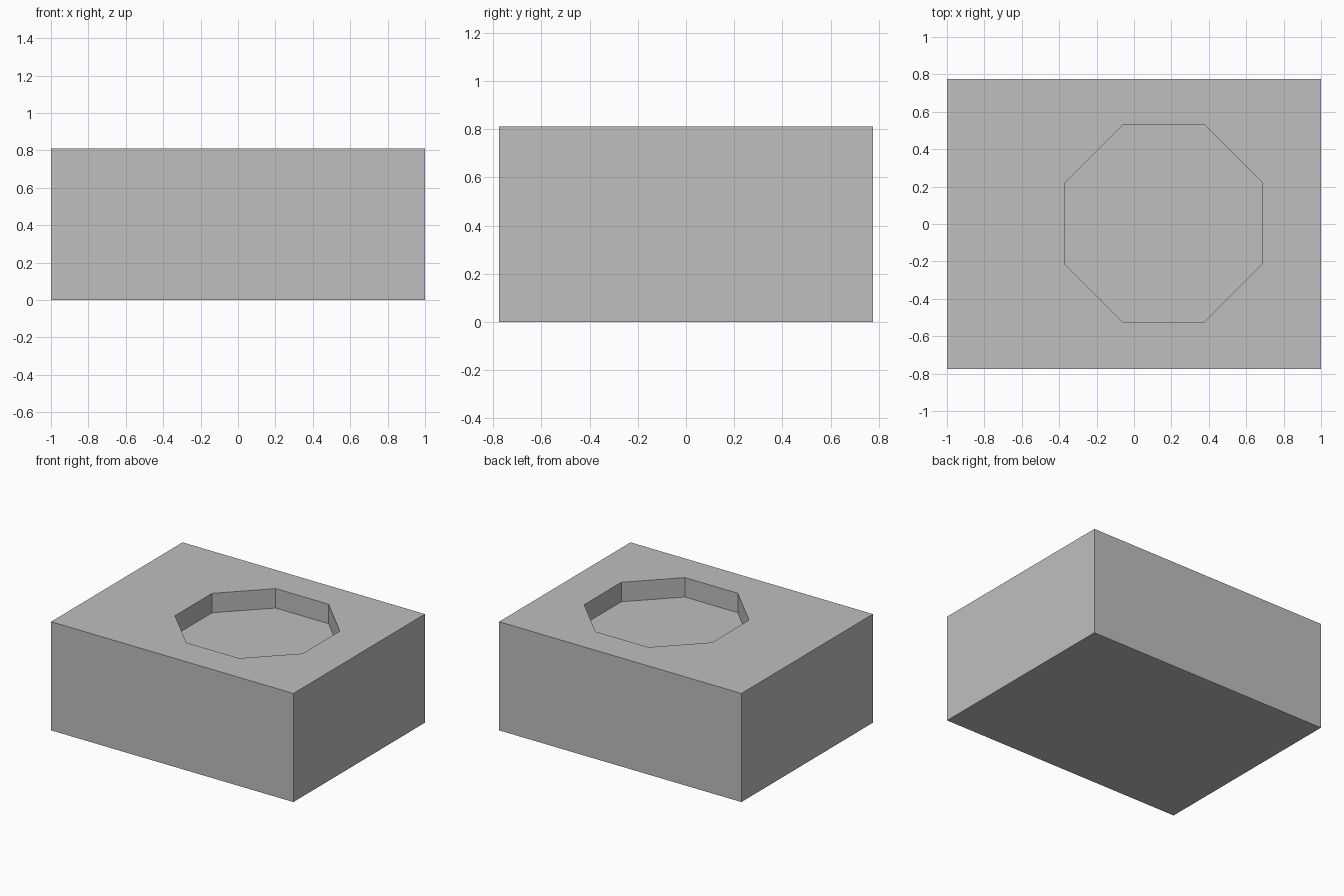
import bpy
import bmesh
from math import cos, pi
from mathutils import Matrix, Vector

cube = bpy.data.objects.get("Cube")
if cube:
    bpy.data.objects.remove(cube, do_unlink=True)

SIZE = Vector((2.0, 1.55, 0.81))
RECESS_CENTRE = Vector((0.158, 0.003))
RECESS_APOTHEM = 0.527
RECESS_DEPTH = 0.145
SIDES = 8


def make_material(name, colour):
    mat = bpy.data.materials.new(name)
    mat.use_nodes = True
    mat.diffuse_color = colour
    mat.node_tree.nodes["Principled BSDF"].inputs["Base Color"].default_value = colour
    return mat


def make_object(name, bm):
    mesh = bpy.data.meshes.new(name)
    bm.to_mesh(mesh)
    bm.free()
    obj = bpy.data.objects.new(name, mesh)
    bpy.context.collection.objects.link(obj)
    return obj


grey = make_material("plain grey", (0.52, 0.52, 0.52, 1.0))

# Solid rectangular block standing on the ground
bm = bmesh.new()
bmesh.ops.create_cube(
    bm, size=1.0,
    matrix=Matrix.Translation((0, 0, SIZE.z / 2)) @ Matrix.Diagonal((*SIZE, 1)))
block = make_object("block", bm)
block.data.materials.append(grey)

# Octagonal prism that cuts the shallow recess in the top
bm = bmesh.new()
radius = RECESS_APOTHEM / cos(pi / SIDES)
bmesh.ops.create_cone(
    bm, cap_ends=True, segments=SIDES, radius1=radius, radius2=radius,
    depth=2 * RECESS_DEPTH,
    matrix=Matrix.Translation((*RECESS_CENTRE, SIZE.z))
    @ Matrix.Rotation(pi / SIDES, 4, "Z"))
cutter = make_object("recess_cutter", bm)
cutter.data.materials.append(grey)
cutter.hide_render = True
cutter.display_type = "WIRE"

cut = block.modifiers.new("recess", "BOOLEAN")
cut.operation = "DIFFERENCE"
cut.solver = "EXACT"
cut.object = cutter

# Apply the cut and drop the helper
bpy.context.view_layer.objects.active = block
block.select_set(True)
bpy.ops.object.modifier_apply(modifier=cut.name)
bpy.data.objects.remove(cutter, do_unlink=True)
